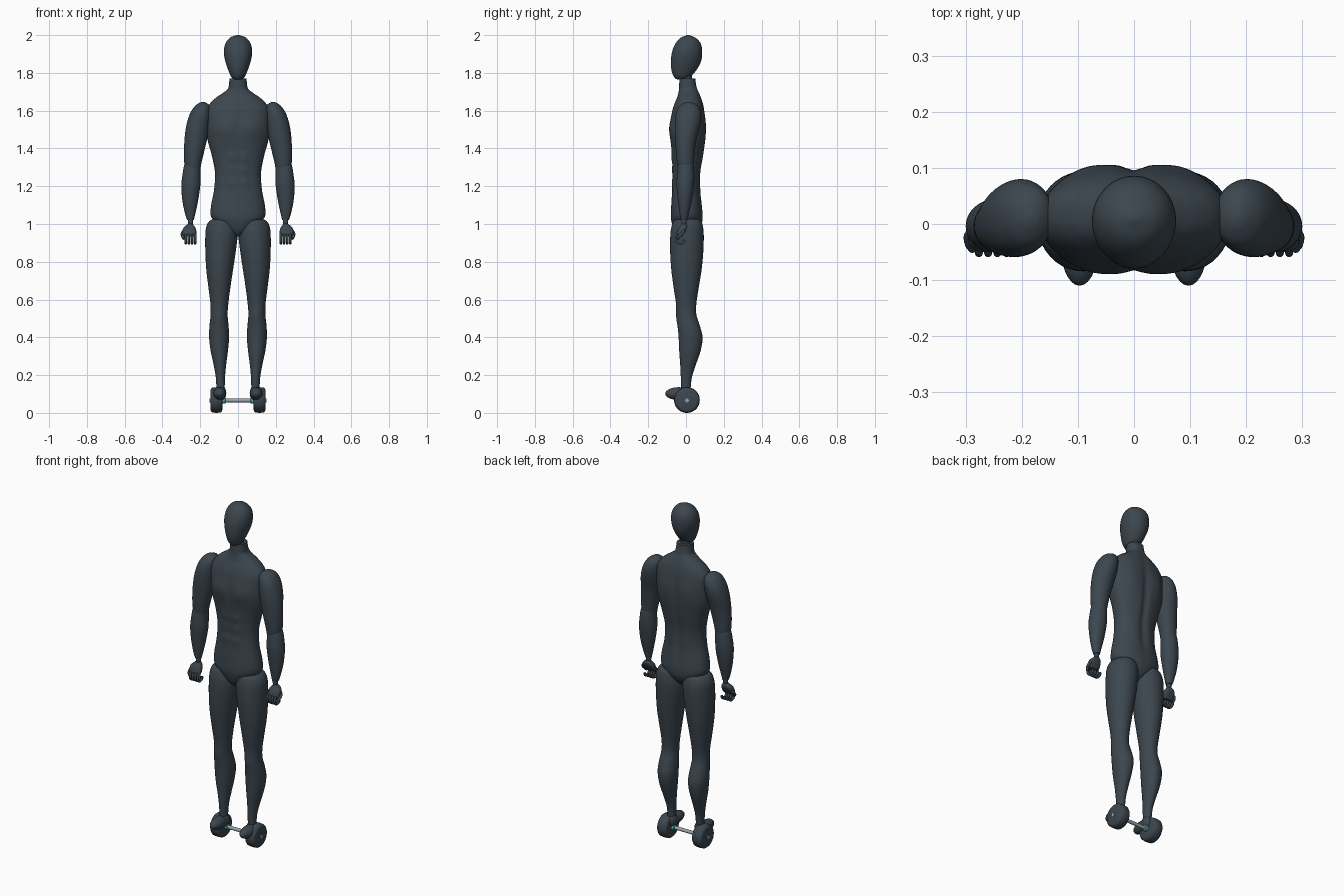
import bpy, bmesh
from math import sin, cos, pi, exp, copysign
from mathutils import Vector

if "Cube" in bpy.data.objects:
    bpy.data.objects.remove(bpy.data.objects["Cube"])


def material(name, colour):
    m = bpy.data.materials.new(name)
    m.use_nodes = True
    m.diffuse_color = colour
    m.node_tree.nodes["Principled BSDF"].inputs["Base Color"].default_value = colour
    return m


SLATE = material("dark slate", (0.045, 0.062, 0.077, 1))
STEEL = material("axle steel", (0.32, 0.37, 0.43, 1))
TEAL = material("teal collar", (0.08, 0.5, 0.42, 1))


def finish(name, bm, mat, mirror=False, angle=0.8):
    bmesh.ops.recalc_face_normals(bm, faces=bm.faces)
    mesh = bpy.data.meshes.new(name)
    bm.to_mesh(mesh)
    bm.free()
    ob = bpy.data.objects.new(name, mesh)
    bpy.context.collection.objects.link(ob)
    mesh.materials.append(mat)
    bpy.ops.object.select_all(action='DESELECT')
    bpy.context.view_layer.objects.active = ob
    ob.select_set(True)
    bpy.ops.object.shade_smooth_by_angle(angle=angle)
    if mirror:
        ob.modifiers.new("mirror", 'MIRROR').use_mirror_merge = False
    return ob


def spline(rows, steps):
    """Smooth curve through rows of numbers."""
    out = []
    for i in range(len(rows) - 1):
        a, b = rows[max(i - 1, 0)], rows[i]
        c, d = rows[i + 1], rows[min(i + 2, len(rows) - 1)]
        for s in range(steps):
            t = s / steps
            out.append([q + t * (r - p) / 2 + t * t * (2 * p - 5 * q + 4 * r - w) / 2
                        + t ** 3 * (3 * q - p - 3 * r + w) / 2
                        for p, q, r, w in zip(a, b, c, d)])
    return out + [list(rows[-1])]


def loft(name, rows, bumps=(), mirror=False, power=1.0, segments=40, steps=5):
    """Rows: height, left edge, right edge, front edge, back edge.
    Bumps: x, side (-1 front, 1 back), height, width, tall, amount."""
    bm = bmesh.new()
    rings = []
    for z, x0, x1, y0, y1 in spline(rows, steps):
        ring = []
        for k in range(segments):
            a = 2 * pi * k / segments
            ux, uy = (copysign(abs(v) ** power, v) for v in (cos(a), sin(a)))
            x = (x0 + x1) / 2 + ux * (x1 - x0) / 2
            y = (y0 + y1) / 2 + uy * (y1 - y0) / 2
            for bx, side, bz, w, h, amount in bumps:
                if side * uy > 0:
                    fall = exp(-((x - bx) / w) ** 2 - ((z - bz) / h) ** 2)
                    y += side * amount * fall * min(1, abs(uy) * 2)
            ring.append(bm.verts.new((x, y, z)))
        rings.append(ring)
    for low, high in zip(rings, rings[1:]):
        for k in range(segments):
            n = (k + 1) % segments
            bm.faces.new((low[k], low[n], high[n], high[k]))
    bm.faces.new(rings[0])
    bm.faces.new(rings[-1])
    return finish(name, bm, SLATE, mirror)


def ellipsoid(name, centre, size, mirror=True):
    bm = bmesh.new()
    bmesh.ops.create_uvsphere(bm, u_segments=28, v_segments=16, radius=1)
    for v in bm.verts:
        v.co = Vector(centre) + v.co * Vector(size)
    return finish(name, bm, SLATE, mirror)


def turned(name, profile, y, z, mat, mirror=False, segments=40):
    """Profile of (x, radius) turned about a sideways axis."""
    bm = bmesh.new()
    rings = [[bm.verts.new((x, y + r * cos(2 * pi * k / segments), z + r * sin(2 * pi * k / segments)))
              for k in range(segments)] for x, r in profile]
    for a, b in zip(rings, rings[1:]):
        for k in range(segments):
            n = (k + 1) % segments
            bm.faces.new((a[k], a[n], b[n], b[k]))
    bm.faces.new(rings[0])
    bm.faces.new(rings[-1])
    return finish(name, bm, mat, mirror)


# Head
loft("head", [(1.765, -.012, .012, -.045, -.01), (1.775, -.033, .033, -.061, .018),
              (1.81, -.05, .05, -.076, .052), (1.86, -.067, .067, -.08, .079),
              (1.91, -.075, .075, -.074, .086), (1.955, -.067, .067, -.056, .078),
              (1.985, -.044, .044, -.03, .052), (1.998, -.015, .015, 0, .022),
              (2.0, -.002, .002, .008, .012)])

# Torso with neck: muscles are soft bumps placed in left and right pairs
bumps = [(0, 1, 1.4, .018, .22, -.012), (0, -1, 1.52, .014, .08, -.006)]
for s in (-1, 1):
    bumps += [(s * .075, -1, 1.5, .06, .05, .01), (s * .085, 1, 1.52, .05, .07, .008),
              (s * .05, 1, 1.2, .03, .08, .005)]
    bumps += [(s * .033, -1, z, .024, .024, .006) for z in (1.22, 1.285, 1.35)]
torso = [(.935, .015, -.035, .03), (.96, .05, -.06, .06), (1.0, .105, -.074, .083),
         (1.04, .143, -.08, .089), (1.1, .142, -.078, .084), (1.18, .127, -.073, .074),
         (1.27, .122, -.07, .076), (1.36, .138, -.074, .092), (1.45, .162, -.082, .103),
         (1.53, .168, -.083, .103), (1.6, .166, -.073, .097), (1.64, .147, -.06, .09),
         (1.67, .115, -.047, .08), (1.69, .085, -.041, .072), (1.715, .054, -.037, .061),
         (1.74, .048, -.036, .054), (1.77, .045, -.035, .05)]
loft("torso", [(z, -w, w, f, b) for z, w, f, b in torso], bumps, power=.9, segments=96, steps=6)
loft("neck_pivot", [(1.76, -.03, .03, -.03, .032), (1.8, -.03, .03, -.03, .032)])

# Arms
loft("upper_arm", [(1.28, .2, .272, -.04, .034), (1.32, .194, .284, -.047, .041),
                   (1.38, .18, .286, -.053, .046), (1.45, .163, .283, -.057, .056),
                   (1.52, .15, .274, -.059, .074), (1.58, .144, .256, -.054, .08),
                   (1.62, .146, .232, -.038, .068), (1.64, .165, .207, -.012, .04),
                   (1.646, .182, .19, .008, .018)], mirror=True)
loft("forearm", [(1.02, .234, .268, -.028, .008), (1.05, .227, .279, -.033, .014),
                 (1.12, .212, .294, -.042, .03), (1.2, .2, .3, -.05, .042),
                 (1.26, .199, .294, -.048, .044), (1.31, .2, .285, -.042, .04),
                 (1.34, .215, .27, -.03, .028)], mirror=True)
ellipsoid("wrist", (.251, -.011, 1.012), (.014, .014, .026))

# Hands with curled fingers
loft("palm", [(.935, .224, .29, -.046, -.02), (.95, .22, .294, -.05, -.01),
              (.975, .223, .291, -.042, .004), (.99, .232, .278, -.031, .007),
              (1.0, .24, .266, -.024, .002)], mirror=True, power=.75)


def digit(name, path, radius):
    curve = bpy.data.curves.new(name, 'CURVE')
    curve.dimensions = '3D'
    curve.bevel_depth = radius
    curve.bevel_resolution = 3
    curve.use_fill_caps = True
    line = curve.splines.new('POLY')
    points = spline(path, 4)
    line.points.add(len(points) - 1)
    for p, co in zip(line.points, points):
        p.co = (*co, 1)
    curve.materials.append(SLATE)
    ob = bpy.data.objects.new(name, curve)
    bpy.context.collection.objects.link(ob)
    ob.modifiers.new("mirror", 'MIRROR').use_mirror_merge = False


for i in range(4):
    x = .227 + i * .0165
    digit(f"finger_{i + 1}", [(x, -.036, .95), (x, -.05, .935), (x, -.05, .91),
                              (x, -.034, .898), (x, -.014, .903), (x, -.01, .917)], .0072)
digit("thumb", [(.286, -.012, .966), (.295, -.02, .95), (.294, -.035, .935), (.286, -.045, .922)], .008)

# Legs
loft("leg", [(.1, .072, .113, -.024, .024), (.15, .07, .115, -.026, .026),
             (.2, .068, .119, -.028, .034), (.26, .062, .13, -.031, .054),
             (.33, .053, .145, -.036, .077), (.4, .047, .153, -.039, .086),
             (.46, .05, .151, -.044, .073), (.52, .055, .145, -.048, .055),
             (.58, .051, .146, -.053, .055), (.66, .041, .156, -.065, .067),
             (.76, .026, .168, -.078, .083), (.86, .011, .173, -.084, .092),
             (.94, .002, .173, -.083, .094), (.985, .005, .168, -.077, .09),
             (1.015, .018, .152, -.066, .08), (1.03, .05, .125, -.04, .055)], mirror=True,
     bumps=[(.095, -1, .51, .03, .04, .005), (.075, 1, .39, .025, .07, .004)])

# Feet: slender toe over a thick wheel
ellipsoid("foot", (.097, -.038, .102), (.034, .072, .034))
ellipsoid("heel", (.093, 0, .105), (.031, .034, .042))
turned("wheel", [(.083, .05), (.085, .06), (.092, .066), (.115, .068), (.136, .066),
                 (.143, .06), (.146, .05)], .005, .068, SLATE, True)

# Axle joining the wheels
turned("axle", [(-.15, .01), (.15, .01)], .005, .066, STEEL, segments=24)
turned("axle_collar", [(.066, .012), (.068, .016), (.082, .016), (.084, .012)], .005, .066, TEAL, True, 24)
